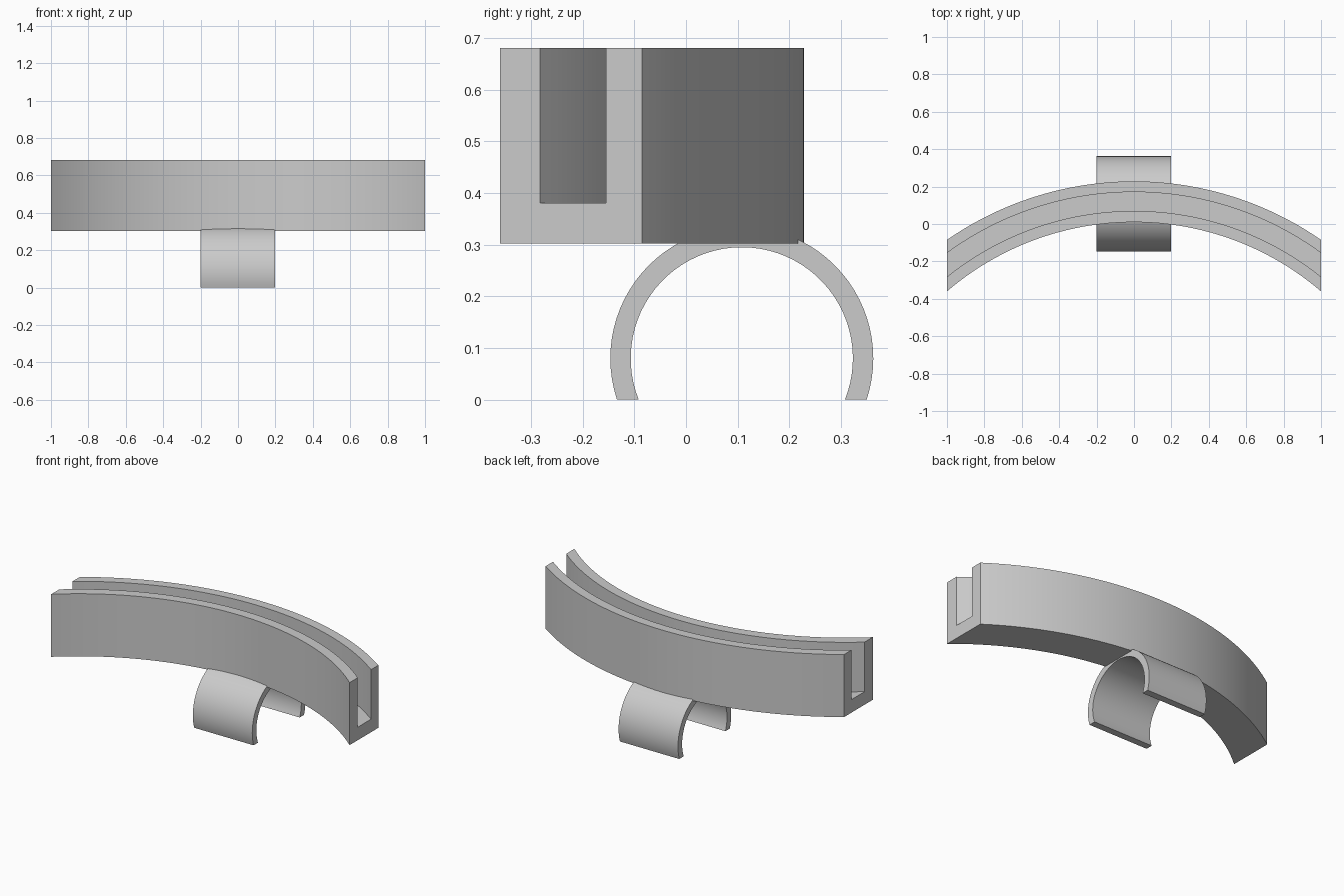
import bpy
import bmesh
from math import asin, sin, cos, sqrt, pi, radians

cube = bpy.data.objects.get("Cube")
if cube:
    bpy.data.objects.remove(cube, do_unlink=True)

# Single matte grey
grey = bpy.data.materials.new("plain grey")
grey.use_nodes = True
colour = (0.6, 0.6, 0.6, 1)
grey.diffuse_color = colour
grey.node_tree.nodes["Principled BSDF"].inputs["Base Color"].default_value = colour


def loft(name, sections):
    """Skin a row of closed cross-sections and cap both ends."""
    bm = bmesh.new()
    rings = [[bm.verts.new(p) for p in section] for section in sections]
    for a, b in zip(rings, rings[1:]):
        for i in range(len(a)):
            j = (i + 1) % len(a)
            bm.faces.new((a[i], a[j], b[j], b[i]))
    bm.faces.new(rings[0])
    bm.faces.new(rings[-1])
    bmesh.ops.recalc_face_normals(bm, faces=bm.faces)
    mesh = bpy.data.meshes.new(name)
    bm.to_mesh(mesh)
    bm.free()
    mesh.materials.append(grey)
    obj = bpy.data.objects.new(name, mesh)
    bpy.context.collection.objects.link(obj)
    bpy.ops.object.select_all(action="DESELECT")
    obj.select_set(True)
    bpy.context.view_layer.objects.active = obj
    bpy.ops.object.shade_smooth_by_angle(angle=radians(30))
    return obj


# Curved holder: a U channel swept around a vertical axis, ends cut at x = +-1
ARC_Y = -1.526
FRONT, SLOT_FRONT, SLOT_BACK, BACK = 1.536, 1.596, 1.697, 1.754
BOTTOM, FLOOR, TOP = 0.302, 0.381, 0.681
channel = [(FRONT, BOTTOM), (FRONT, TOP), (SLOT_FRONT, TOP), (SLOT_FRONT, FLOOR),
           (SLOT_BACK, FLOOR), (SLOT_BACK, TOP), (BACK, TOP), (BACK, BOTTOM)]
STEPS = 48


def channel_section(t):
    return [(r * sin(t * asin(1 / r)), ARC_Y + r * cos(t * asin(1 / r)), z)
            for r, z in channel]


loft("curved_channel", [channel_section(2 * i / STEPS - 1) for i in range(STEPS + 1)])

# Open ring clip underneath, trimmed flat at the ground
CLIP_Y, CLIP_Z = 0.108, 0.08
OUTER, INNER = 0.2545, 0.215


def clip_section(t):
    points = []
    for r, x in ((OUTER, -0.2), (OUTER, 0.198), (INNER, 0.198), (INNER, -0.2)):
        a = t * (pi / 2 + asin(CLIP_Z / r))
        points.append((x, CLIP_Y + r * sin(a), CLIP_Z + r * cos(a)))
    return points


loft("ring_clip", [clip_section(2 * i / STEPS - 1) for i in range(STEPS + 1)])
